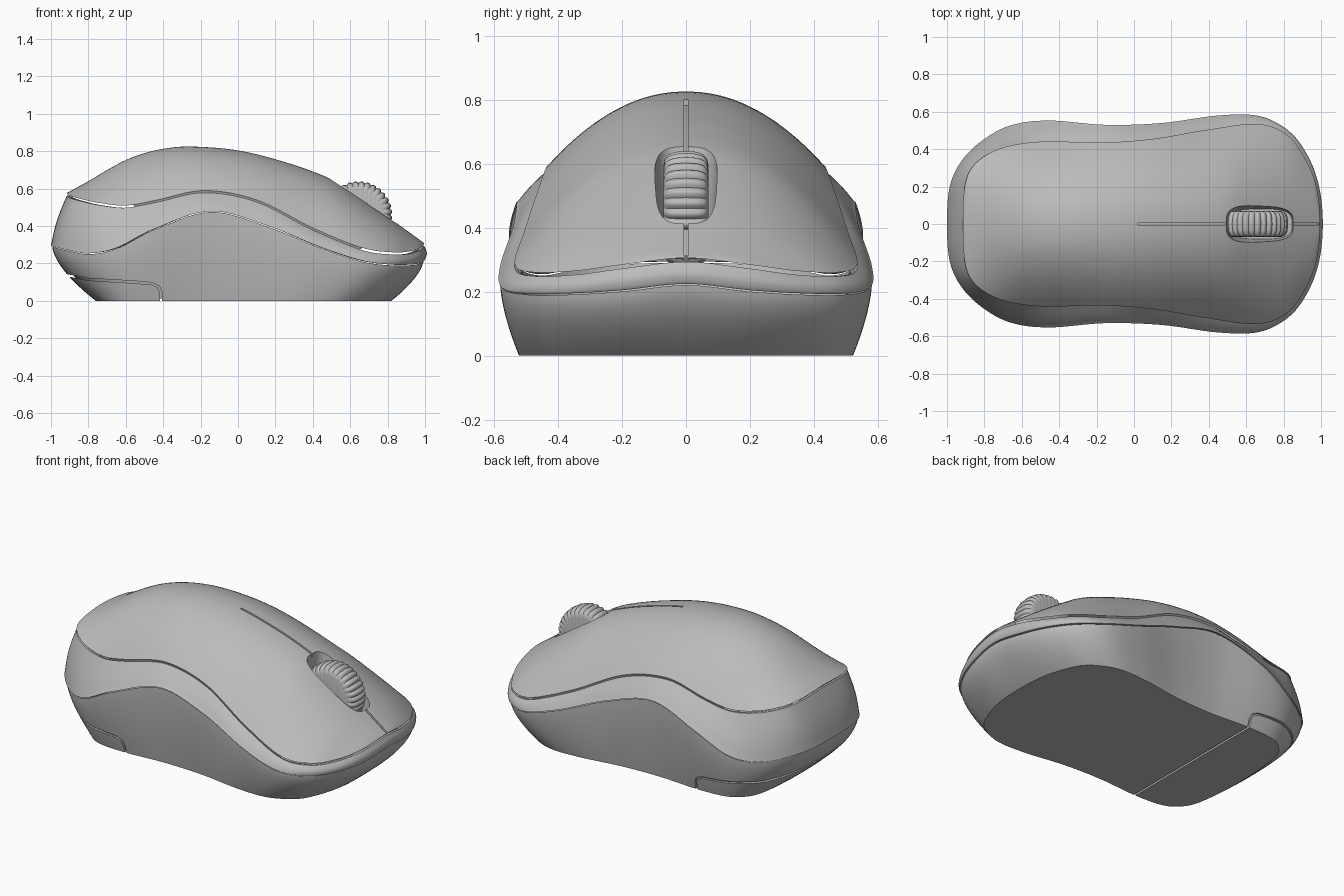
import bpy, bmesh, math
from mathutils import Vector as V

if "Cube" in bpy.data.objects:
    bpy.data.objects.remove(bpy.data.objects["Cube"])

grey = bpy.data.materials.new("plastic_grey")
grey.diffuse_color = (0.5, 0.5, 0.5, 1)
grey.use_nodes = True
grey.node_tree.nodes["Principled BSDF"].inputs["Base Color"].default_value = grey.diffuse_color

# Half outlines from rear to front: base/band seam xyz, band/shell seam xyz, floor xy
STATIONS = [
    (-1, 0, .29, -.915, 0, .575, -.76, 0),
    (-.985, .2, .285, -.905, .2, .565, -.75, .2),
    (-.92, .34, .27, -.86, .31, .55, -.73, .33),
    (-.8, .455, .25, -.75, .39, .525, -.69, .41),
    (-.65, .53, .28, -.6, .43, .51, -.6, .47),
    (-.45, .553, .38, -.43, .442, .54, -.42, .485),
    (-.15, .53, .475, -.18, .435, .59, -.15, .47),
    (.15, .54, .4, .1, .455, .54, .1, .48),
    (.45, .58, .28, .4, .505, .39, .35, .515),
    (.67, .577, .21, .66, .535, .285, .55, .515),
    (.82, .5, .19, .82, .475, .26, .7, .44),
    (.92, .37, .19, .92, .34, .265, .77, .32),
    (.98, .2, .2, .977, .19, .285, .81, .17),
    (1, 0, .22, .995, 0, .305, .82, 0)]
# Centre line of the top shell (x, z)
SPINE = [(-.915, .577), (-.8, .64), (-.7, .7), (-.6, .753), (-.5, .79), (-.4, .813),
         (-.28, .825), (-.1, .817), (.05, .795), (.2, .757), (.35, .71), (.5, .65),
         (.6, .588), (.7, .52), (.8, .45), (.9, .378), (.995, .309)]


def catmull(padded, steps):
    out = []
    for a, b, c, d in zip(padded, padded[1:], padded[2:], padded[3:]):
        for k in range(steps):
            t = k / steps
            out.append(b + .5 * t * (c - a + t * (2*a - 5*b + 4*c - d + t * (3*(b - c) + d - a))))
    return out + [padded[-2]]


def flip(p):
    return V((p.x, -p.y, p.z))


def outline(half):
    side = catmull([flip(half[1])] + half + [flip(half[-2])], 8)
    return side + [flip(p) for p in side[-2:0:-1]]


def scaled(ring, s, dz=0):
    return [V((p.x * s, p.y * s, p.z + dz)) for p in ring]


def loft(name, rings, cap_start=True, cap_end=True):
    bm = bmesh.new()
    rows = [[bm.verts.new(p) for p in r] for r in rings]
    n = len(rows[0])
    for r0, r1 in zip(rows, rows[1:]):
        for i in range(n):
            j = (i + 1) % n
            bm.faces.new((r0[i], r0[j], r1[j], r1[i]))
    for row in [rows[0]] * cap_start + [rows[-1]] * cap_end:
        for i in range(n // 2):
            f = list(dict.fromkeys((row[i], row[i + 1], row[-i - 1], row[-i])))
            bm.faces.new(f)
    bmesh.ops.remove_doubles(bm, verts=bm.verts, dist=1e-5)
    bmesh.ops.recalc_face_normals(bm, faces=bm.faces)
    me = bpy.data.meshes.new(name)
    bm.to_mesh(me)
    bm.free()
    me.materials.append(grey)
    ob = bpy.data.objects.new(name, me)
    bpy.context.collection.objects.link(ob)
    return ob


def activate(ob):
    bpy.ops.object.select_all(action='DESELECT')
    ob.select_set(True)
    bpy.context.view_layer.objects.active = ob


def cut(ob, cutter):
    activate(ob)
    m = ob.modifiers.new("cut", 'BOOLEAN')
    m.operation, m.solver, m.object = 'DIFFERENCE', 'EXACT', cutter
    bpy.ops.object.modifier_apply(modifier=m.name)
    bpy.data.objects.remove(cutter)


def drop_hidden(ob, rule):
    bm = bmesh.new()
    bm.from_mesh(ob.data)
    bm.normal_update()
    bmesh.ops.delete(bm, geom=[f for f in bm.faces if rule(f)], context='FACES')
    bm.to_mesh(ob.data)
    bm.free()


seam_a = outline([V(s[0:3]) for s in STATIONS])
seam_b = outline([V(s[3:6]) for s in STATIONS])
floor = outline([V((s[6], s[7], 0)) for s in STATIONS])

pts = [V((x, 0, z)) for x, z in SPINE]
spine = catmull([2*pts[0] - pts[1]] + pts + [2*pts[-1] - pts[-2]], 8)


def top_z(x):
    for a, b in zip(spine, spine[1:]):
        if x <= b.x:
            return a.z + (b.z - a.z) * max(0, (x - a.x) / (b.x - a.x))
    return spine[-1].z


# Lower base, with the battery cover gap cut to a shallow depth
def base_rings(s, dz):
    rings = []
    for k in range(13):
        v = k / 12
        h = 1 - (1 - v) ** 1.6
        rings.append([V(((d.x + (a.x*.993 - d.x)*h) * s, (d.y + (a.y*.993 - d.y)*h) * s, v*a.z + dz))
                      for d, a in zip(floor, seam_a)])
    return rings


base = loft("base", base_rings(1, 0))
core = loft("groove_core", base_rings(.98, .012))
path = [V(p) for p in [(-1.1, .15), (-.92, .138), (-.8, .115), (-.55, .1), (-.46, .092),
                       (-.425, .075), (-.412, .045), (-.41, -.05)]]
rings = []
for i, p in enumerate(path):
    d = (path[min(i + 1, len(path) - 1)] - path[max(i - 1, 0)]).normalized() * .006
    rings.append([V((p.x - d.y*s, y, p.y + d.x*s)) for s, y in ((1, -.7), (1, .7), (-1, .7), (-1, -.7))])
groove = loft("groove_cutter", rings)
cut(groove, core)
cut(base, groove)
drop_hidden(base, lambda f: f.normal.z > .5 and f.calc_center_median().z > .17)

# Middle band, tucked in along both seams
rings = [scaled(seam_a, .975, .006), scaled(seam_a, 1, .004)]
for k in range(1, 11):
    f = k / 10
    s = 1 + .012 * math.sin(math.pi * f)
    rings.append([V(((a.x + (b.x - a.x)*f) * s, (a.y + (b.y - a.y)*f) * s,
                     a.z + (b.z - .012 - a.z)*f)) for a, b in zip(seam_a, seam_b)])
rings.append(scaled(seam_b, .97, -.014))
band = loft("middle_band", rings, False, False)

# Domed top shell
rings = [scaled(seam_b, .985, -.03), scaled(seam_b, .985, -.012)]
for k in range(21):
    u = 1 - k / 20
    rings.append([V((b.x, b.y*u, b.z + max(0, top_z(b.x) - b.z) * (1 - u**2.1))) for b in seam_b])
shell = loft("top_shell", rings, True, False)


# Wheel slot and button split
def slot_ring(a, b, z):
    ring = []
    for k in range(64):
        t = math.pi - math.tau * k / 64
        c, s = math.cos(t), math.sin(t)
        ring.append(V((.68 + a * math.copysign(abs(c)**.6, c),
                       b * math.copysign(abs(s)**.6, s) if k % 32 else 0, z)))
    return ring


cut(shell, loft("slot_cutter", [slot_ring(.165, .08, .31), slot_ring(.19, .108, .7)]))
rings = []
for k in range(41):
    x = .02 + .97 * k / 40
    z = top_z(x)
    rings.append([V((x, y, z + dz)) for y, dz in ((-.006, -.02), (.006, -.02), (.006, .03), (-.006, .03))])
cut(shell, loft("split_cutter", rings))
drop_hidden(shell, lambda f: f.normal.z < -.5)

# Ribbed scroll wheel
rings = []
for y, r in ((-.07, .135), (-.066, .155), (-.055, .169), (-.035, .177), (0, .18),
             (.035, .177), (.055, .169), (.066, .155), (.07, .135)):
    ring = []
    for k in range(256):
        t = math.tau * k / 256
        rr = r - .01 * (1 - abs(math.sin(16 * t)))
        ring.append(V((.645 + rr * math.cos(t), y, .46 + rr * math.sin(t))))
    rings.append(ring)
wheel = loft("scroll_wheel", rings)

for ob in (base, band, shell, wheel):
    activate(ob)
    bpy.ops.object.shade_smooth_by_angle(angle=math.radians(35))
